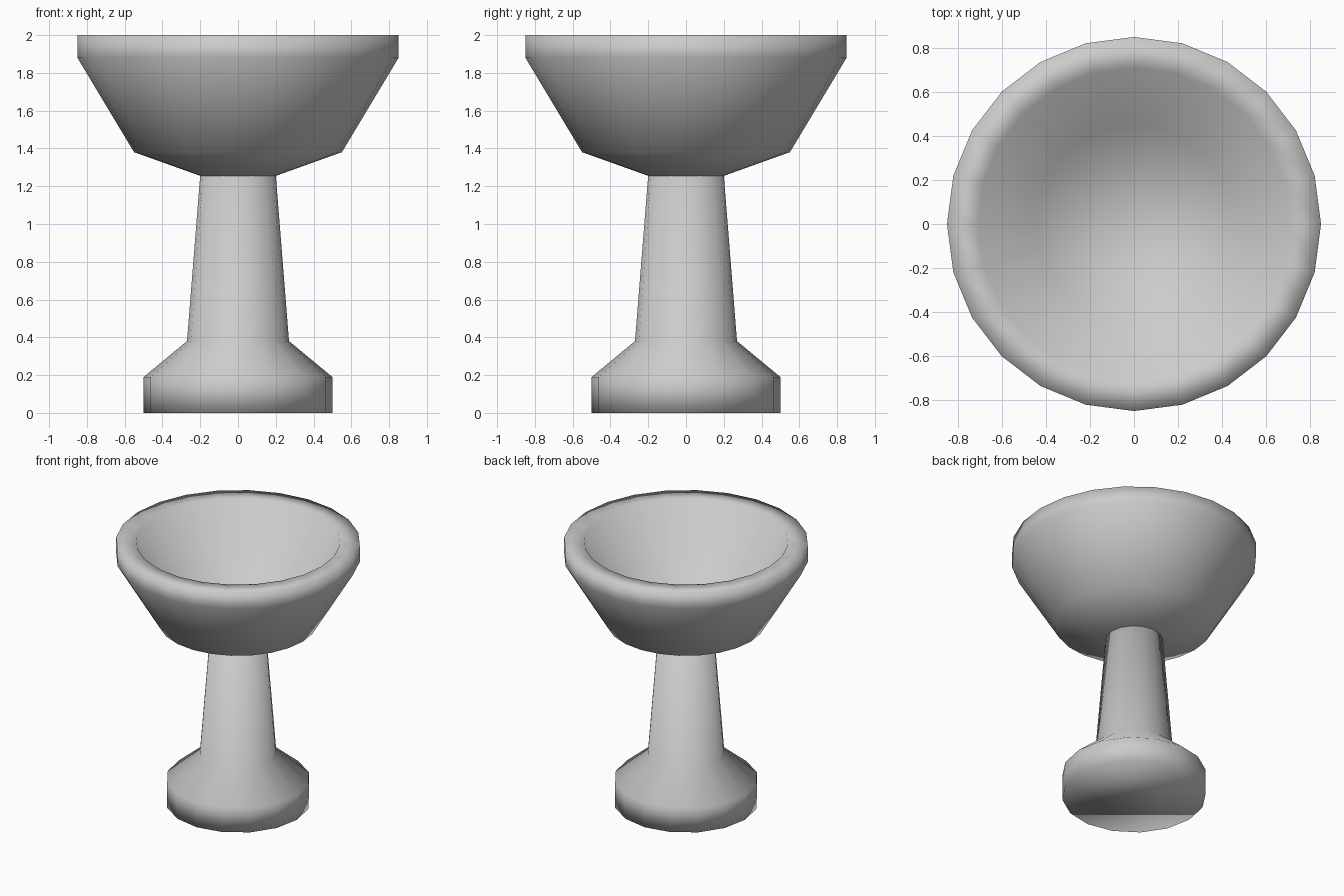
import bpy
import bmesh
from math import cos, sin, tau

cube = bpy.data.objects.get("Cube")
if cube:
    bpy.data.objects.remove(cube, do_unlink=True)

GREY = (0.6, 0.6, 0.6, 1.0)
stone = bpy.data.materials.new("plain grey")
stone.use_nodes = True
stone.diffuse_color = GREY
stone.node_tree.nodes["Principled BSDF"].inputs["Base Color"].default_value = GREY


def lathe(name, profile, sides):
    """Turn a (radius, height) profile about z and cap both ends."""
    bm = bmesh.new()
    rings = [[bm.verts.new((r * cos(tau * i / sides), r * sin(tau * i / sides), z))
              for i in range(sides)] for r, z in profile]
    for low, high in zip(rings, rings[1:]):
        for i in range(sides):
            j = (i + 1) % sides
            bm.faces.new((low[i], low[j], high[j], high[i]))
    bm.faces.new(rings[0][::-1])
    bm.faces.new(rings[-1])
    for face in bm.faces:
        face.smooth = True
    mesh = bpy.data.meshes.new(name)
    bm.to_mesh(mesh)
    bm.free()
    mesh.materials.append(stone)
    obj = bpy.data.objects.new(name, mesh)
    bpy.context.collection.objects.link(obj)
    return obj


# Foot and tapering stem in one turned piece
lathe("pedestal", [(0.5, 0), (0.5, 0.19), (0.27, 0.38), (0.2, 1.26)], 16)

# Thick-walled bowl: up the outside, over the rim, down to the inner floor
lathe("bowl", [(0.2, 1.255), (0.55, 1.38), (0.85, 1.88), (0.85, 2.0),
               (0.71, 2.0), (0.45, 1.5)], 24)
